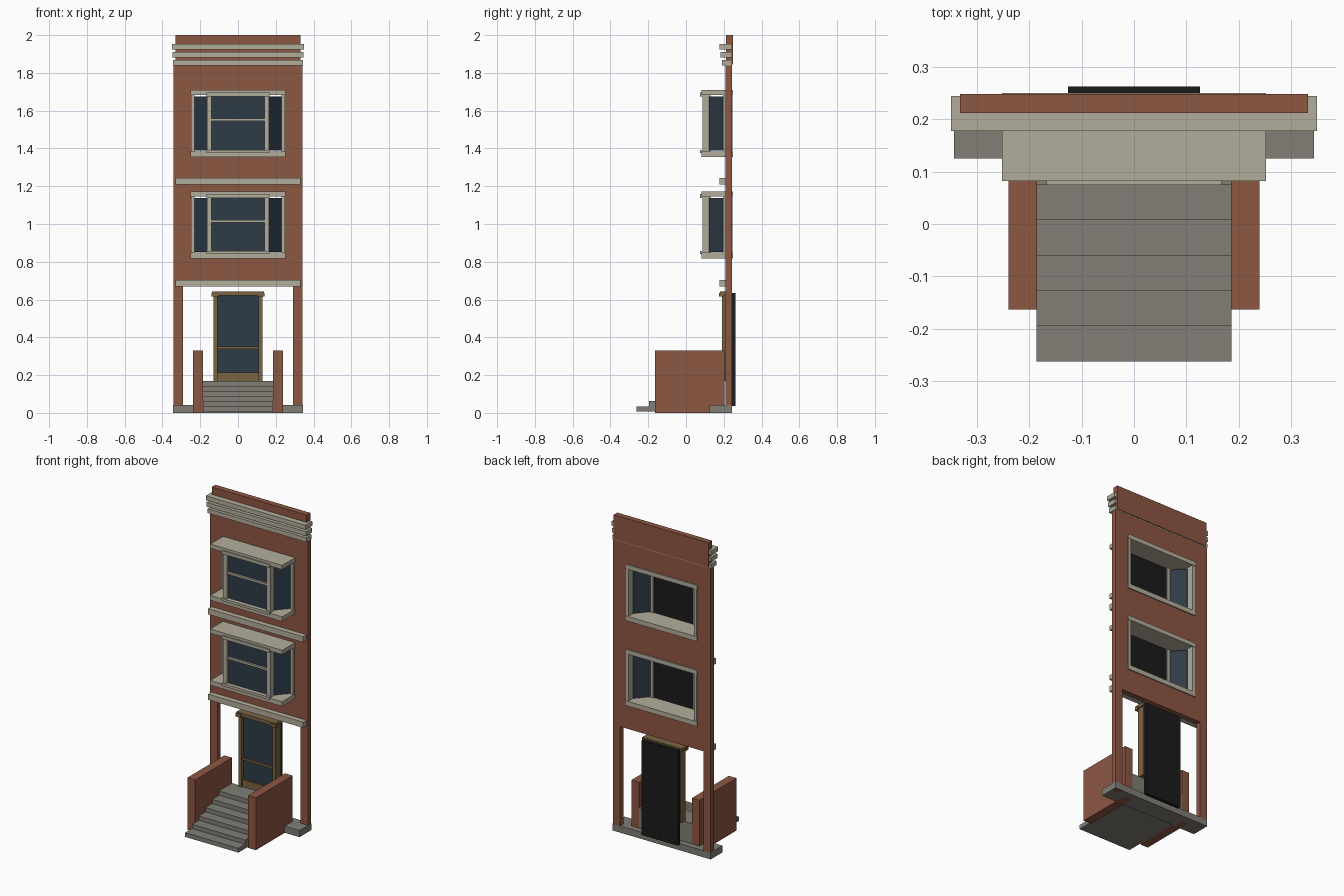
import bpy, bmesh
from mathutils import Vector

cube = bpy.data.objects.get("Cube")
if cube:
    bpy.data.objects.remove(cube, do_unlink=True)


def material(name, r, g, b):
    m = bpy.data.materials.new(name)
    m.use_nodes = True
    m.diffuse_color = (r, g, b, 1)
    m.node_tree.nodes["Principled BSDF"].inputs["Base Color"].default_value = (r, g, b, 1)
    return m


BRICK = material("brick", .27, .095, .055)
STONE = material("cream_stone", .45, .42, .33)
STEP = material("grey_stone", .22, .21, .18)
GLASS = material("dark_glass", .027, .043, .062)
WOOD = material("brown_wood", .2, .13, .055)
BLACK = material("black_backing", .011, .011, .011)


def finish(name, bm, mat):
    bmesh.ops.recalc_face_normals(bm, faces=bm.faces)
    me = bpy.data.meshes.new(name)
    bm.to_mesh(me)
    bm.free()
    me.materials.append(mat)
    ob = bpy.data.objects.new(name, me)
    bpy.context.collection.objects.link(ob)
    return ob


def box(name, mat, x0, x1, y0, y1, z0, z1):
    bm = bmesh.new()
    bmesh.ops.create_cube(bm, size=1)
    for v in bm.verts:
        v.co = Vector((x1 if v.co.x > 0 else x0,
                       y1 if v.co.y > 0 else y0,
                       z1 if v.co.z > 0 else z0))
    return finish(name, bm, mat)


def wide(name, mat, half, *yz):
    return box(name, mat, -half, half, *yz)


def pair(name, mat, inner, outer, *yz):
    box("left_" + name, mat, inner, outer, *yz)
    box("right_" + name, mat, -outer, -inner, *yz)


def prism(name, mat, outline, z0, z1):
    bm = bmesh.new()
    face = bm.faces.new([bm.verts.new((x, y, z0)) for x, y in outline])
    up = bmesh.ops.extrude_face_region(bm, geom=[face])["geom"]
    bmesh.ops.translate(bm, vec=(0, 0, z1 - z0),
                        verts=[g for g in up if isinstance(g, bmesh.types.BMVert)])
    return finish(name, bm, mat)


# Brick facade: a grid of cells with the door and window bays left open
FLOORS = [.818, 1.355]
xs = [-.342, -.291, -.245, .245, .291, .342]
zs = [0, .67] + [z + d for z in FLOORS for d in (.012, .342)] + [1.85]
bm = bmesh.new()
for i in range(len(xs) - 1):
    for j in range(len(zs) - 1):
        doorway = j == 0 and 0 < i < 4
        window = j in (2, 4) and i == 2
        if not (doorway or window):
            bm.faces.new([bm.verts.new((x, .21, z)) for x, z in (
                (xs[i], zs[j]), (xs[i + 1], zs[j]),
                (xs[i + 1], zs[j + 1]), (xs[i], zs[j + 1]))])
bmesh.ops.remove_doubles(bm, verts=bm.verts, dist=.0001)
wall = finish("facade_wall", bm, BRICK)
for p in wall.data.polygons:
    if p.normal.y > 0:
        p.flip()
solid = wall.modifiers.new("thickness", "SOLIDIFY")
solid.thickness = .033
solid.offset = -1
wide("parapet", BRICK, .332, .212, .248, 1.845, 2)

# Cornice mouldings and belt courses
for n, (half, y, z0, z1) in enumerate([(.345, .19, 1.84, 1.867),
                                       (.347, .183, 1.882, 1.91),
                                       (.349, .177, 1.925, 1.953)]):
    wide(f"cornice_{n + 1}", STONE, half, y, .2435, z0, z1)
for n, z in enumerate([.668, 1.208]):
    wide(f"belt_course_{n + 1}", STONE, .332, .177, .2105, z, z + .036)

# Bay windows, one for each upper floor
for n, z in enumerate(FLOORS):
    tag = f"window_{n + 1}"
    low, high = z + .03, z + .328
    wide(tag + "_sill", STONE, .252, .082, .25, z, low)
    wide(tag + "_sill_lip", STONE, .167, .074, .1, z + .022, low + .008)
    wide(tag + "_head", STONE, .252, .082, .25, high, z + .355)
    wide(tag + "_head_lip", STONE, .167, .074, .1, high - .008, high + .012)
    pair(tag + "_front_post", STONE, .139, .165, .087, .13, low, high)
    pair(tag + "_rear_post", STONE, .229, .248, .195, .247, low, high)
    wide(tag + "_front_glass", GLASS, .14, .105, .112, low, high)
    wide(tag + "_mid_rail", STONE, .14, .092, .105, z + .191, z + .204)
    wide(tag + "_backing", BLACK, .14, .112, .122, low, high)
    for side, s in (("left", 1), ("right", -1)):
        prism(f"{tag}_{side}_glass", GLASS,
              [(s * .163, .12), (s * .233, .2), (s * .225, .206), (s * .155, .126)],
              low + .003, high - .008)

# Doorway
pair("door_post", WOOD, .108, .13, .19, .24, .17, .625)
pair("door_capital", WOOD, .104, .14, .175, .2, .615, .636)
wide("door_lintel", WOOD, .138, .18, .24, .622, .643)
wide("door_bottom_panel", WOOD, .11, .2, .24, .17, .215)
wide("door_mid_rail", WOOD, .11, .2, .215, .339, .352)
wide("door_glass", GLASS, .11, .208, .235, .21, .624)
wide("door_backing", BLACK, .126, .24, .262, .036, .634)

# Stoop: stacked steps between brick cheek walls, on a base slab
for n in range(6):
    wide(f"step_{n + 1}", STEP, .186, -.262 + n * .0674, .205,
         max(0, .008 + .027 * n), .035 + .027 * n)
pair("cheek_wall", BRICK, .185, .239, -.163, .205, 0, .331)
wide("base_slab", STEP, .343, .125, .2435, 0, .042)
